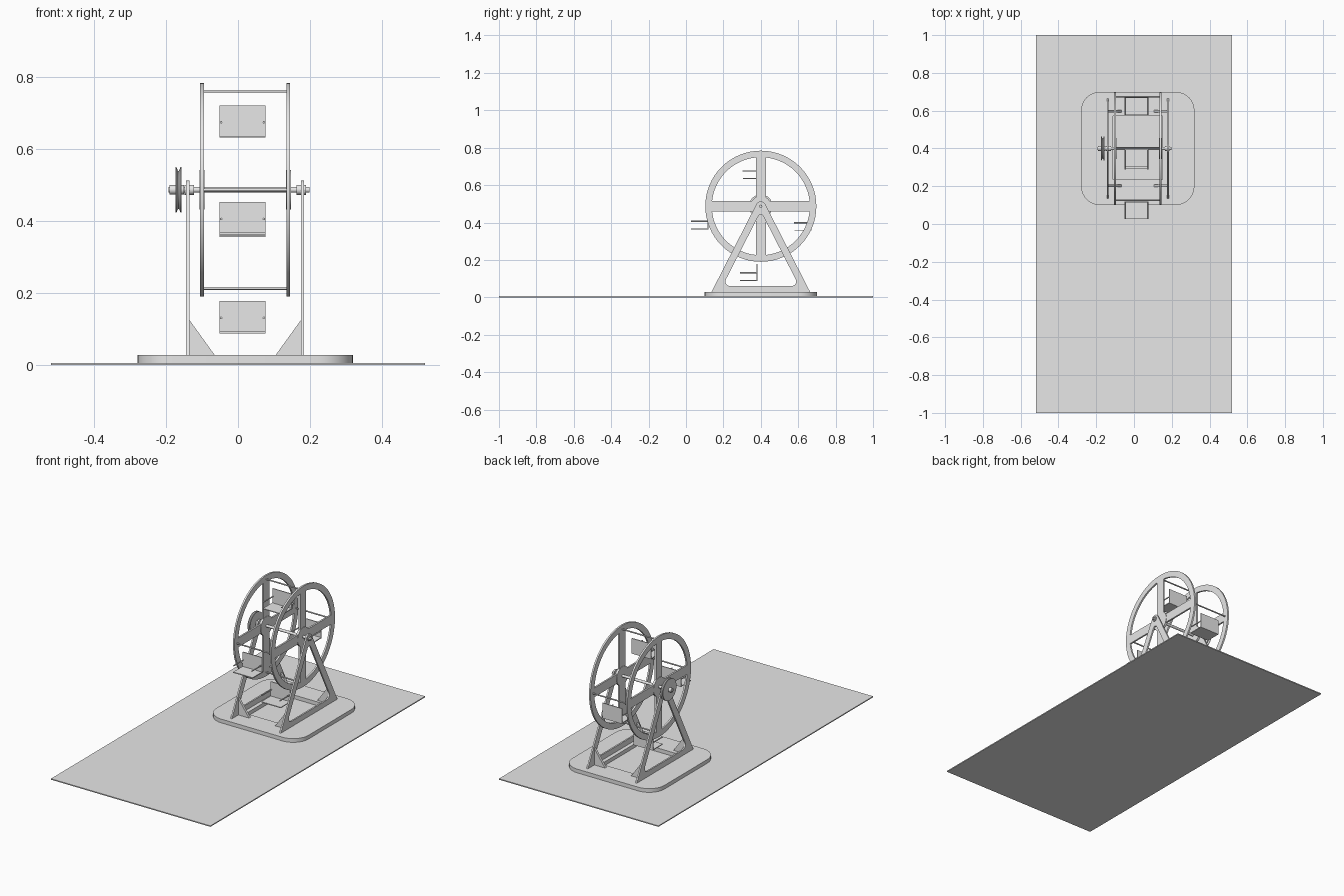
import bpy, bmesh, math
from math import sin, cos, pi
from mathutils import Vector, Matrix

cube = bpy.data.objects.get("Cube")
if cube:
    bpy.data.objects.remove(cube, do_unlink=True)

grey = bpy.data.materials.new("plain grey")
grey.use_nodes = True
grey.diffuse_color = (0.8, 0.8, 0.8, 1)
grey.node_tree.nodes["Principled BSDF"].inputs["Base Color"].default_value = (0.8, 0.8, 0.8, 1)

MID, AY, AZ = 0.02, 0.4, 0.487      # wheel centre
GROUND, FLOOR = 0.006, 0.028        # top of ground sheet and of base
AXES = {"x": lambda u, v, w: (w, u, v),
        "y": lambda u, v, w: (u, w, v),
        "z": lambda u, v, w: (u, v, w)}


def finish(name, bm):
    bmesh.ops.remove_doubles(bm, verts=bm.verts, dist=1e-5)
    bmesh.ops.recalc_face_normals(bm, faces=bm.faces)
    mesh = bpy.data.meshes.new(name)
    bm.to_mesh(mesh)
    bm.free()
    mesh.materials.append(grey)
    obj = bpy.data.objects.new(name, mesh)
    bpy.context.collection.objects.link(obj)
    bpy.ops.object.select_all(action="DESELECT")
    obj.select_set(True)
    bpy.context.view_layer.objects.active = obj
    bpy.ops.object.shade_smooth_by_angle(angle=math.radians(30))
    return obj


def plate(name, loops, axis, lo, hi):
    """Flat sheet from an outline plus hole loops, thickened along an axis."""
    bm = bmesh.new()
    place = AXES[axis]
    for loop in loops:
        vs = [bm.verts.new(place(u, v, lo)) for u, v in loop]
        for a, b in zip(vs, vs[1:] + vs[:1]):
            bm.edges.new((a, b))
    bmesh.ops.triangle_fill(bm, edges=bm.edges[:], use_beauty=True)
    out = bmesh.ops.extrude_face_region(bm, geom=bm.faces[:])
    moved = [g for g in out["geom"] if isinstance(g, bmesh.types.BMVert)]
    bmesh.ops.translate(bm, verts=moved, vec=place(0, 0, hi - lo))
    return finish(name, bm)


def box(name, x, y, z):
    return plate(name, [rect(x, y)], "z", *z)


def lathe(name, profile, centre, axis="x", steps=32):
    """Spin (along, radius) points about a line through the centre."""
    bm = bmesh.new()
    place = AXES[axis]
    vs = [bm.verts.new(place(r, 0, w)) for w, r in profile]
    es = [bm.edges.new(pair) for pair in zip(vs, vs[1:])]
    bmesh.ops.spin(bm, geom=vs + es, cent=(0, 0, 0), axis=place(0, 0, 1),
                   angle=2 * pi, steps=steps)
    bmesh.ops.translate(bm, verts=bm.verts, vec=centre)
    return finish(name, bm)


def rod(name, lo, hi, r, centre, axis="x", steps=16):
    return lathe(name, [(lo, 0), (lo, r), (hi, r), (hi, 0)], centre, axis, steps)


def rect(u, v):
    return [(u[0], v[0]), (u[1], v[0]), (u[1], v[1]), (u[0], v[1])]


def fillet(points, radii, n=8):
    """Round the corners of a convex polygon."""
    out = []
    for i, r in enumerate(radii):
        p = Vector(points[i])
        a = (Vector(points[i - 1]) - p).normalized()
        b = (Vector(points[(i + 1) % len(points)]) - p).normalized()
        if r == 0:
            out.append(tuple(p))
            continue
        half = a.angle(b) / 2
        c = p + (a + b).normalized() * (r / sin(half))
        start = p + a * (r / math.tan(half)) - c
        end = p + b * (r / math.tan(half)) - c
        sweep = math.atan2(start.x * end.y - start.y * end.x, start.dot(end))
        out += [tuple(c + Matrix.Rotation(sweep * k / n, 2) @ start) for k in range(n + 1)]
    return out


# Ground sheet and rounded base with a rectangular opening
box("ground_sheet", (-0.52, 0.52), (-1, 1), (0, GROUND))
base_outline = fillet(rect((-0.28, 0.32), (0.1, 0.7)), [0.1] * 4)
plate("base", [base_outline, rect((-0.112, 0.152), (0.235, 0.573))], "z", GROUND, FLOOR)

# Wheel outline: round rim with four quarter openings between the spokes
R, INNER, SPOKE = 0.297, 0.262, 0.027
wheel = [[(AY + R * cos(2 * pi * k / 64), AZ + R * sin(2 * pi * k / 64)) for k in range(64)]]
edge = math.asin(SPOKE / INNER)
for q in range(4):
    arc = [edge + (pi / 2 - 2 * edge) * k / 14 for k in range(15)]
    hole = [(SPOKE, SPOKE)] + [(INNER * cos(t), INNER * sin(t)) for t in arc]
    turn = Matrix.Rotation(q * pi / 2, 2)
    wheel.append([tuple(turn @ Vector(p) + Vector((AY, AZ))) for p in hole])

# Support outline: triangular frame with a rounded opening
support = [
    fillet([(AY - 0.264, FLOOR), (AY + 0.264, FLOOR), (AY, 0.544)], [0, 0, 0.026]),
    fillet([(AY - 0.205, 0.06), (AY + 0.205, 0.06), (AY, 0.46)], [0.025, 0.025, 0.015]),
]

for side, s in (("left", 1), ("right", -1)):
    def span(a, b):
        return sorted((MID + s * a, MID + s * b))
    plate(side + "_wheel", wheel, "x", *span(0.115, 0.125))
    rod(side + "_hub_disc", *span(0.113, 0.127), 0.055, (0, AY, AZ), steps=32)
    plate(side + "_support", support, "x", *span(0.155, 0.164))
    rod(side + "_bearing", *span(0.143, 0.169), 0.014, (0, AY, AZ), steps=24)
    # Triangular braces at the feet
    for end, y in (("front", 0.203), ("back", 0.597)):
        brace = [(MID + s * 0.155, FLOOR), (MID + s * 0.085, FLOOR), (MID + s * 0.155, 0.125)]
        plate(f"{side}_{end}_brace", [brace], "y", y - 0.007, y + 0.007)

# Axle, collar and grooved pulley
rod("axle", -0.193, 0.199, 0.008, (0, AY, AZ))
rod("pulley_collar", -0.19, -0.15, 0.013, (0, AY, AZ), steps=24)
lathe("pulley", [(-0.174, 0), (-0.174, 0.063), (-0.171, 0.063), (-0.167, 0.053),
                 (-0.164, 0.053), (-0.16, 0.063), (-0.157, 0.063), (-0.157, 0)],
      (0, AY, AZ), steps=48)

# Cross rods joining the wheels at the rim
for i, name in enumerate(("back", "top", "front", "bottom")):
    t = i * pi / 2
    rod(name + "_cross_rod", MID - 0.12, MID + 0.12, 0.004,
        (0, AY + 0.274 * cos(t), AZ + 0.274 * sin(t)))

# Seats: floor, backrest and two thin arm rods
SX = (-0.051, 0.076)
for name, y, z in (("top", 0.397, 0.632), ("front", 0.12, 0.363),
                   ("bottom", 0.382, 0.088), ("back", 0.671, 0.356)):
    box(name + "_seat_floor", SX, (y - 0.092, y), (z, z + 0.005))
    box(name + "_seat_back", SX, (y - 0.005, y), (z, z + 0.09))
    for side, x in (("right", SX[0] + 0.004), ("left", SX[1] - 0.004)):
        rod(f"{name}_seat_{side}_arm", y - 0.094, y, 0.0035, (x, 0, z + 0.043), "y", 12)
